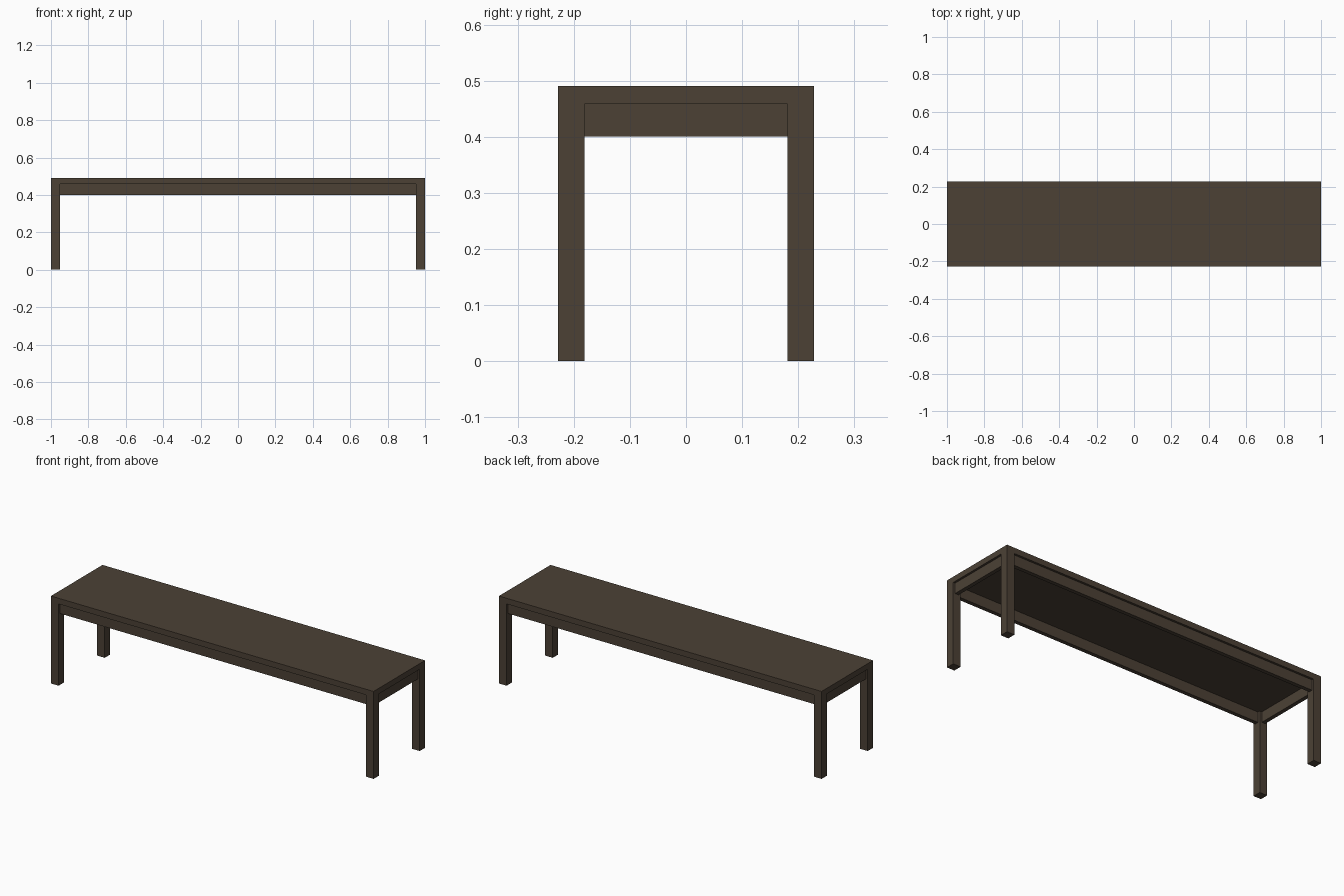
import bpy

if "Cube" in bpy.data.objects:
    bpy.data.objects.remove(bpy.data.objects["Cube"])

# Overall sizes
HX, HY, TOP = 1.0, 0.228, 0.49
SLAB_Z = 0.458        # underside of the seat slab
APRON_Z = 0.40        # underside of the aprons
LEG = 0.047           # square leg width
INSET, THICK = 0.012, 0.022   # apron setback and thickness

wood = bpy.data.materials.new("dark_brown_wood")
wood.diffuse_color = (0.072, 0.053, 0.036, 1)
wood.use_nodes = True
wood.node_tree.nodes["Principled BSDF"].inputs["Base Color"].default_value = wood.diffuse_color


def box(name, lo, hi):
    """Axis-aligned box between two corners."""
    bpy.ops.mesh.primitive_cube_add(size=1, location=[(a + b) / 2 for a, b in zip(lo, hi)])
    ob = bpy.context.object
    ob.name = name
    ob.scale = [b - a for a, b in zip(lo, hi)]
    bpy.ops.object.transform_apply(location=False, rotation=False, scale=True)
    ob.data.materials.append(wood)
    return ob


# Seat slab
box("seat", (-HX, -HY, SLAB_Z), (HX, HY, TOP))

# Four corner legs, flush with the slab
for sx, side in ((-1, "left"), (1, "right")):
    for sy, end in ((-1, "front"), (1, "back")):
        cx, cy = sx * (HX - LEG / 2), sy * (HY - LEG / 2)
        box(f"{end}_{side}_leg", (cx - LEG / 2, cy - LEG / 2, 0), (cx + LEG / 2, cy + LEG / 2, SLAB_Z))

# Long aprons, set back slightly between the legs
for s, name in ((-1, "front_apron"), (1, "back_apron")):
    c = s * (HY - INSET - THICK / 2)
    box(name, (-HX + LEG, c - THICK / 2, APRON_Z), (HX - LEG, c + THICK / 2, SLAB_Z))

# Short end aprons
for s, name in ((-1, "left_apron"), (1, "right_apron")):
    c = s * (HX - INSET - THICK / 2)
    box(name, (c - THICK / 2, -HY + LEG, APRON_Z), (c + THICK / 2, HY - LEG, SLAB_Z))
